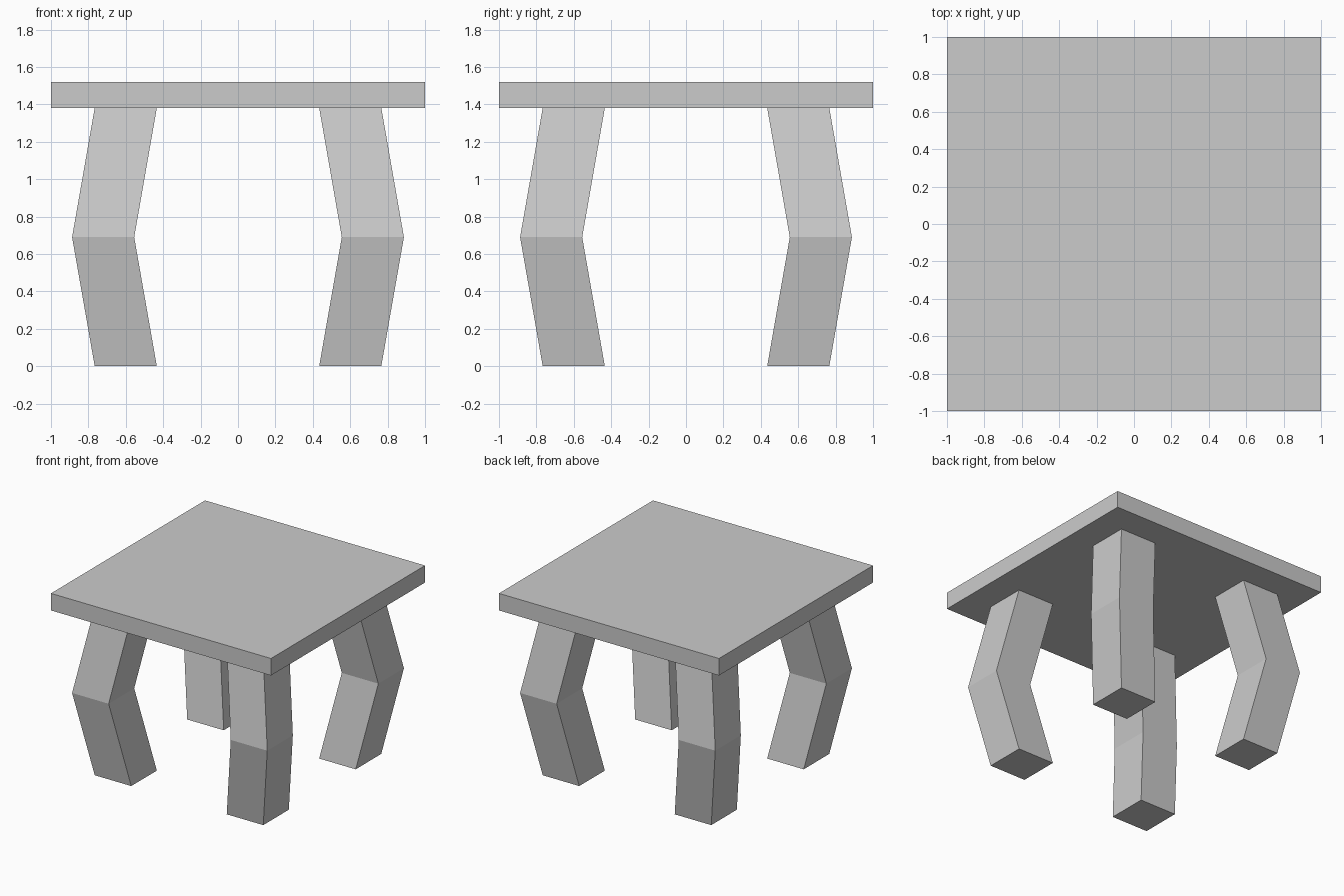
import bpy, bmesh

if "Cube" in bpy.data.objects:
    bpy.data.objects.remove(bpy.data.objects["Cube"])

HALF = 0.166                                            # half width of a leg
LEVELS = [(0.0, 0.6), (0.69, 0.721), (1.382, 0.6)]      # height, centre offset


def finish(bm, name):
    bmesh.ops.recalc_face_normals(bm, faces=bm.faces)
    mesh = bpy.data.meshes.new(name)
    bm.to_mesh(mesh)
    bm.free()
    obj = bpy.data.objects.new(name, mesh)
    bpy.context.collection.objects.link(obj)
    return obj


def bent_leg(name, sx, sy):
    """Square section carried through a knee that bows out to the corner."""
    bm = bmesh.new()
    rings = [[bm.verts.new((sx * c + dx * HALF, sy * c + dy * HALF, z))
              for dx, dy in ((-1, -1), (1, -1), (1, 1), (-1, 1))]
             for z, c in LEVELS]
    for low, high in zip(rings, rings[1:]):
        for i in range(4):
            j = (i + 1) % 4
            bm.faces.new((low[i], low[j], high[j], high[i]))
    bm.faces.new(rings[0])
    bm.faces.new(rings[-1])
    return finish(bm, name)


# Table top
bm = bmesh.new()
bmesh.ops.create_cube(bm, size=1)
bmesh.ops.scale(bm, vec=(2, 2, 0.14), verts=bm.verts)
bmesh.ops.translate(bm, vec=(0, 0, 1.451), verts=bm.verts)
finish(bm, "table_top")

# Four legs, one per corner
for side, sx in (("left", -1), ("right", 1)):
    for end, sy in (("front", -1), ("back", 1)):
        bent_leg(f"{end}_{side}_leg", sx, sy)
